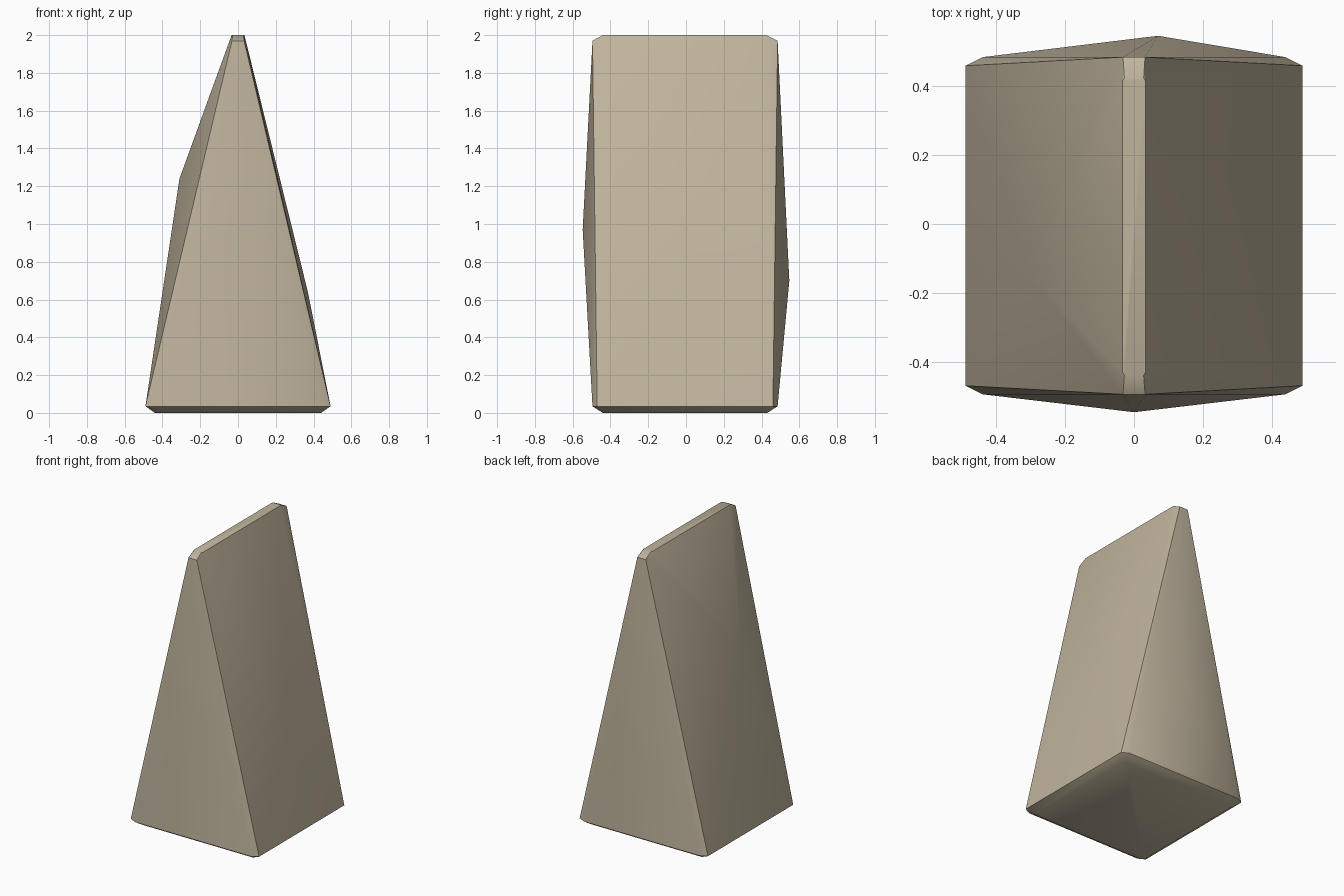
import bpy
import bmesh

cube = bpy.data.objects.get("Cube")
if cube:
    bpy.data.objects.remove(cube, do_unlink=True)

# Stone colour
stone = bpy.data.materials.new("warm grey stone")
stone.use_nodes = True
colour = (0.53, 0.46, 0.34, 1)
stone.diffuse_color = colour
bsdf = stone.node_tree.nodes["Principled BSDF"]
bsdf.inputs["Base Color"].default_value = colour
bsdf.inputs["Roughness"].default_value = 0.9


def clipped_rectangle(bm, half_x, front, back, z, cut_x, cut_y):
    """Add the corner points of a rectangle with clipped corners."""
    for side in (-1, 1):
        for y, inward in ((front, 1), (back, -1)):
            bm.verts.new((side * half_x, y + inward * cut_y, z))
            bm.verts.new((side * (half_x - cut_x), y, z))


bm = bmesh.new()

# Underside, foot rim, shoulder and crest
clipped_rectangle(bm, 0.44, -0.44, 0.43, 0, 0.02, 0.02)
clipped_rectangle(bm, 0.49, -0.495, 0.485, 0.035, 0.05, 0.025)
clipped_rectangle(bm, 0.038, -0.495, 0.485, 1.97, 0.006, 0.025)
clipped_rectangle(bm, 0.034, -0.44, 0.425, 2, 0.006, 0.01)

# Bulges of the four walls
for point in ((0, -0.547, 0.97), (0.07, 0.547, 0.7),
              (-0.31, -0.14, 1.24), (0.37, 0, 0.64)):
    bm.verts.new(point)

# Wrap the points in one faceted skin
hull = bmesh.ops.convex_hull(bm, input=bm.verts)
loose = {g for g in hull["geom_interior"] + hull["geom_unused"]
         if isinstance(g, bmesh.types.BMVert)}
bmesh.ops.delete(bm, geom=list(loose), context="VERTS")
bmesh.ops.recalc_face_normals(bm, faces=bm.faces)

mesh = bpy.data.meshes.new("wedge_stone")
bm.to_mesh(mesh)
bm.free()
mesh.materials.append(stone)
wedge = bpy.data.objects.new("wedge_stone", mesh)
bpy.context.collection.objects.link(wedge)

# Soft shading across the shallow facets
bpy.ops.object.select_all(action="DESELECT")
wedge.select_set(True)
bpy.context.view_layer.objects.active = wedge
bpy.ops.object.shade_smooth_by_angle(angle=0.6)
